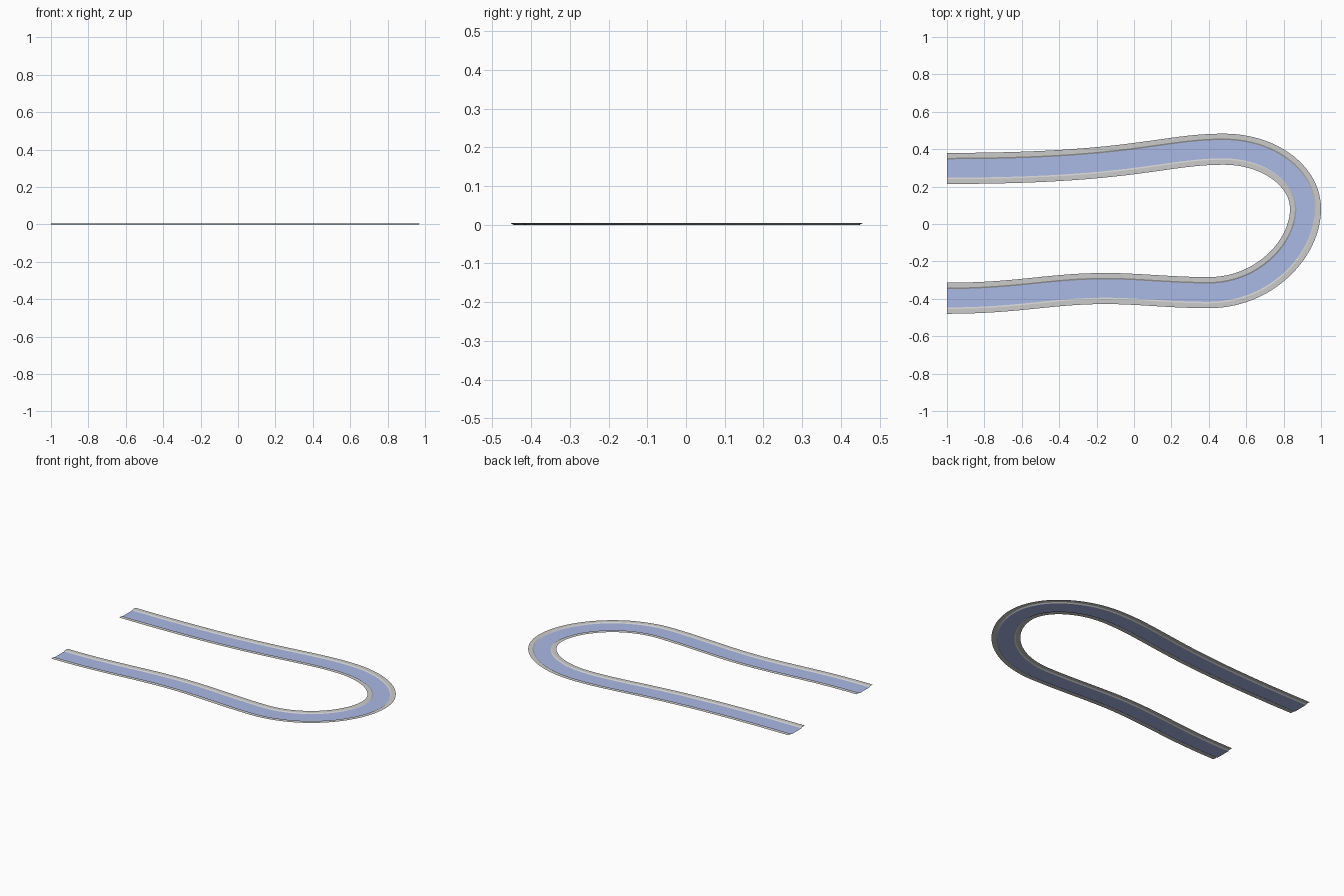
import bpy
from mathutils import Vector
from mathutils.geometry import interpolate_bezier

if "Cube" in bpy.data.objects:
    bpy.data.objects.remove(bpy.data.objects["Cube"])

HALF = 0.083      # half width of the whole strip
BANK = 0.057      # inner edge of the flat bank
WATER = 0.049     # half width of the water
TOP = 0.005       # bank height above the water

# Centre line: bezier segments (start, handle, handle, end)
PATH = [
    ((-1, .297), (0, .297), (.15, .4), (.48, .4)),
    ((.48, .4), (.72, .4), (.917, .26), (.917, .08)),
    ((.917, .08), (.917, -.13), (.7, -.367), (.4, -.367)),
    ((.4, -.367), (.2, -.367), (.02, -.345), (-.15, -.345)),
    ((-.15, -.345), (-.45, -.345), (-.62, -.397), (-1, -.397)),
]

centre = []
for seg in PATH:
    pts = interpolate_bezier(*[Vector((x, y, 0)) for x, y in seg], 25)
    centre += pts if not centre else pts[1:]

# Left-hand normal at every point of the centre line
normals = []
for i in range(len(centre)):
    a, b = centre[max(i - 1, 0)], centre[min(i + 1, len(centre) - 1)]
    t = (b - a).normalized()
    normals.append(Vector((-t.y, t.x, 0)))
normals[0], normals[-1] = Vector((0, 1, 0)), Vector((0, -1, 0))


def sweep(name, profile, colour=None):
    """Sweep an open (offset, height) profile, ordered right to left."""
    n = len(profile)
    verts = [c + nr * o + Vector((0, 0, z))
             for c, nr in zip(centre, normals) for o, z in profile]
    faces = [(i * n + j, (i + 1) * n + j, (i + 1) * n + j + 1, i * n + j + 1)
             for i in range(len(centre) - 1) for j in range(n - 1)]
    mesh = bpy.data.meshes.new(name)
    mesh.from_pydata(verts, [], faces)
    obj = bpy.data.objects.new(name, mesh)
    bpy.context.collection.objects.link(obj)
    if colour:
        mat = bpy.data.materials.new(name)
        mat.diffuse_color = colour
        mat.use_nodes = True
        mat.node_tree.nodes["Principled BSDF"].inputs["Base Color"].default_value = mat.diffuse_color
        mesh.materials.append(mat)
    return obj


# Water surface, sunk between the banks
sweep("river_water", [(-WATER, 0), (WATER, 0)], (0.40, 0.48, 0.78, 1))

# Flat banks with a short slope down to the water
sweep("right_bank", [(-HALF, TOP), (-BANK, TOP), (-WATER, 0)])
sweep("left_bank", [(WATER, 0), (BANK, TOP), (HALF, TOP)])
